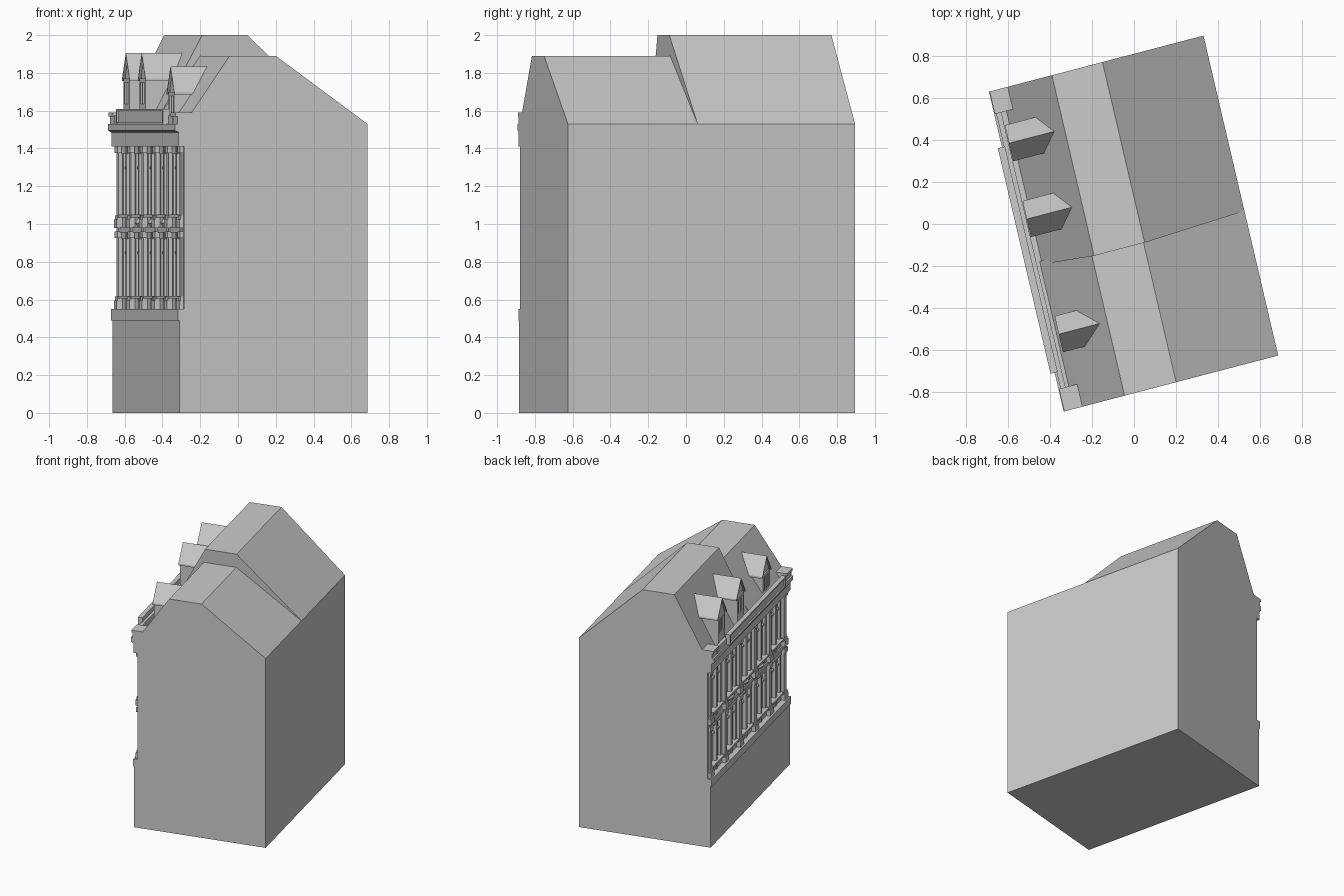
import bpy, bmesh
from mathutils import Matrix

if "Cube" in bpy.data.objects:
    bpy.data.objects.remove(bpy.data.objects["Cube"])

# Plan frame: local x = depth behind the facade, local y = along the facade
DEPTH, LENGTH = 1.028, 1.561
PLAN = Matrix(((0.968, -0.2274, 0, -0.31),
               (0.253, 0.9737, 0, -0.885),
               (0, 0, 1, 0), (0, 0, 0, 1)))


def add_prism(bm, profile, u0, u1):
    """Extrude a (depth, z) profile along the facade; the ends may be per-point lists."""
    n = len(profile)
    starts = u0 if isinstance(u0, list) else [u0] * n
    a = [bm.verts.new((v, u, z)) for (v, z), u in zip(profile, starts)]
    b = [bm.verts.new((v, u1, z)) for v, z in profile]
    bm.faces.new(a)
    bm.faces.new(b[::-1])
    for i in range(n):
        j = (i + 1) % n
        bm.faces.new((a[i], b[i], b[j], a[j]))


def add_box(bm, u, v, z):
    add_prism(bm, [(v[0], z[0]), (v[1], z[0]), (v[1], z[1]), (v[0], z[1])], u[0], u[1])


def finish(name, bm):
    bmesh.ops.recalc_face_normals(bm, faces=bm.faces)
    bm.transform(PLAN)
    mesh = bpy.data.meshes.new(name)
    bm.to_mesh(mesh)
    bm.free()
    obj = bpy.data.objects.new(name, mesh)
    bpy.context.collection.objects.link(obj)
    return obj


def boxes(name, *specs):
    bm = bmesh.new()
    for spec in specs:
        add_box(bm, *spec)
    return finish(name, bm)


def prism(name, profile, u0, u1):
    bm = bmesh.new()
    add_prism(bm, profile, u0, u1)
    return finish(name, bm)


ALL = (0, LENGTH)
EAVE = 1.53

# Main walls and plinth
boxes("main_walls", (ALL, (0.055, DEPTH), (0, EAVE)))
boxes("ground_floor", (ALL, (0, 0.055), (0, 0.49)))
boxes("plinth_band", (ALL, (-0.008, 0.055), (0.49, 0.55)))

# Two mansard roofs, the rear one taller with a slightly leaning end wall
prism("low_roof", [(0.026, EAVE), (0.067, 1.59), (0.274, 1.89), (0.527, 1.89), (DEPTH, EAVE)],
      0, 0.72)
prism("high_roof", [(0.035, EAVE), (0.067, 1.59), (0.284, 2.0), (0.532, 2.0), (DEPTH, EAVE)],
      [0.705, 0.70, 0.68, 0.68, 0.705], LENGTH)

# Cornice, gutter parapet and end blocks
prism("cornice", [(0.055, 1.41), (-0.005, 1.41), (-0.005, 1.485), (-0.025, 1.495),
                  (-0.025, EAVE), (0.055, EAVE)], 0, LENGTH)
boxes("parapet", ((0.1, LENGTH - 0.1), (-0.015, 0.01), (EAVE, 1.575)))
for side, u in (("front", (0, 0.11)), ("rear", (LENGTH - 0.11, LENGTH))):
    boxes(side + "_parapet_block", (u, (-0.012, 0.075), (EAVE, 1.57)),
          (u, (-0.022, 0.075), (1.57, 1.59)))

# Plain framed panel on the parapet
P0, P1 = 0.19, 1.29
boxes("parapet_panel", ((P0, P1), (-0.034, -0.01), (1.525, 1.61)),
      ((P0, P1), (-0.045, -0.03), (1.525, 1.537)),
      ((P0, P1), (-0.045, -0.03), (1.598, 1.61)),
      ((P0, P0 + 0.02), (-0.045, -0.03), (1.525, 1.61)),
      ((P1 - 0.02, P1), (-0.045, -0.03), (1.525, 1.61)))

# Facade bays
BAYS = 5
END = 0.05
STEP = (LENGTH - 2 * END) / BAYS
STOREYS = ((0.55, 0.96), (0.98, 1.41))

boxes("end_piers", ((0, 0.04), (0.026, 0.06), (0.55, 1.41)),
      ((LENGTH - 0.04, LENGTH), (0.026, 0.06), (0.55, 1.41)))
boxes("floor_band", ((0.02, LENGTH - 0.02), (0.024, 0.06), (0.955, 0.985)))

# Pilasters with stepped bases, middle blocks and capitals
for i in range(BAYS + 1):
    u = END + i * STEP
    specs = [((u - 0.022, u + 0.022), (0.016, 0.06), (0.55, 1.41))]
    for z0, z1 in STOREYS:
        specs += [((u - 0.034, u + 0.034), (0.004, 0.06), (z0, z0 + 0.045)),
                  ((u - 0.028, u + 0.028), (0.010, 0.06), (z0 + 0.045, z0 + 0.065)),
                  ((u - 0.030, u + 0.030), (0.008, 0.06), (z1 - 0.035, z1))]
    boxes("pilaster_%d" % (i + 1), *specs)

# Window pairs: jambs, mullion, sill, apron and lintel in every bay
for i in range(BAYS):
    c = END + (i + 0.5) * STEP
    w = STEP / 2 - 0.04
    for label, (z0, z1) in zip(("lower", "upper"), STOREYS):
        specs = [((c - w, c + w), (0.034, 0.06), (z0, z0 + 0.055)),
                 ((c - w, c + w), (0.012, 0.06), (z0 + 0.055, z0 + 0.07)),
                 ((c - w, c + w), (0.030, 0.06), (z1 - 0.04, z1)),
                 ((c - w, c + w), (0.042, 0.06), (z1 - 0.12, z1 - 0.105)),
                 ((c - 0.014, c + 0.014), (0.028, 0.06), (z0, z1))]
        for s in (-1, 1):
            e = c + s * (w - 0.008)
            specs.append(((e - 0.012, e + 0.012), (0.034, 0.06), (z0, z1)))
        boxes("%s_window_frame_%d" % (label, i + 1), *specs)

# Faceted ornaments on the middle aprons
for i in range(1, BAYS - 1):
    c = END + (i + 0.5) * STEP
    bm = bmesh.new()
    ring = [bm.verts.new((0.034, c + du, 1.005 + dz))
            for du, dz in ((-0.07, 0), (0, -0.035), (0.07, 0), (0, 0.035))]
    tip = bm.verts.new((0.010, c, 1.005))
    for k in range(4):
        bm.faces.new((ring[k], ring[(k + 1) % 4], tip))
    bm.faces.new(ring)
    finish("apron_ornament_%d" % (i + 1), bm)


def dormer(index, u, front, ridge, foot_slope):
    """Gabled dormer with a thin roof running back into the mansard."""
    eave, half, wall = ridge - 0.135, 0.088, 0.066

    def roof_depth(z):
        return 0.067 + (z - 1.59) / foot_slope

    # Roof: ridge and eaves meet the main roof slope
    bm = bmesh.new()
    rows = []
    for drop in (0, 0.014):
        for du, z in ((-half, eave), (0, ridge), (half, eave)):
            rows.append((bm.verts.new((front, u + du, z - drop)),
                         bm.verts.new((roof_depth(z) + 0.004, u + du, z - drop))))
    order = [rows[k] for k in (0, 1, 2, 5, 4, 3)]
    for k in range(6):
        a, b = order[k], order[(k + 1) % 6]
        bm.faces.new((a[0], b[0], b[1], a[1]))
    for end in (0, 1):
        for k in (0, 1):
            bm.faces.new([rows[j][end] for j in (k, k + 1, k + 4, k + 3)])
    finish("dormer_roof_%d" % index, bm)

    # Walls: pentagon front carried back under the roof
    bm = bmesh.new()
    top = ridge - 0.012
    side = top - wall * 0.135 / half
    shape = ((-wall, 1.54), (wall, 1.54), (wall, side), (0, top), (-wall, side))
    a = [bm.verts.new((front + 0.014, u + du, z)) for du, z in shape]
    b = [bm.verts.new((roof_depth(max(z, 1.6)) + 0.005, u + du, z)) for du, z in shape]
    bm.faces.new(a)
    bm.faces.new(b[::-1])
    for k in range(5):
        j = (k + 1) % 5
        bm.faces.new((a[k], b[k], b[j], a[j]))
    finish("dormer_walls_%d" % index, bm)

    # Window surround
    v = (front + 0.004, front + 0.02)
    boxes("dormer_frame_%d" % index,
          ((u - wall, u - wall + 0.024), v, (1.56, eave)),
          ((u + wall - 0.024, u + wall), v, (1.56, eave)),
          ((u - wall, u + wall), v, (eave - 0.022, eave)),
          ((u - wall, u + wall), v, (1.56, ridge - 0.27)),
          ((u - 0.006, u + 0.006), v, (1.56, eave)))


dormer(1, 0.362, 0.036, 1.835, 1.449)
dormer(2, 0.93, 0.012, 1.905, 1.89)
dormer(3, 1.30, 0.012, 1.905, 1.89)
